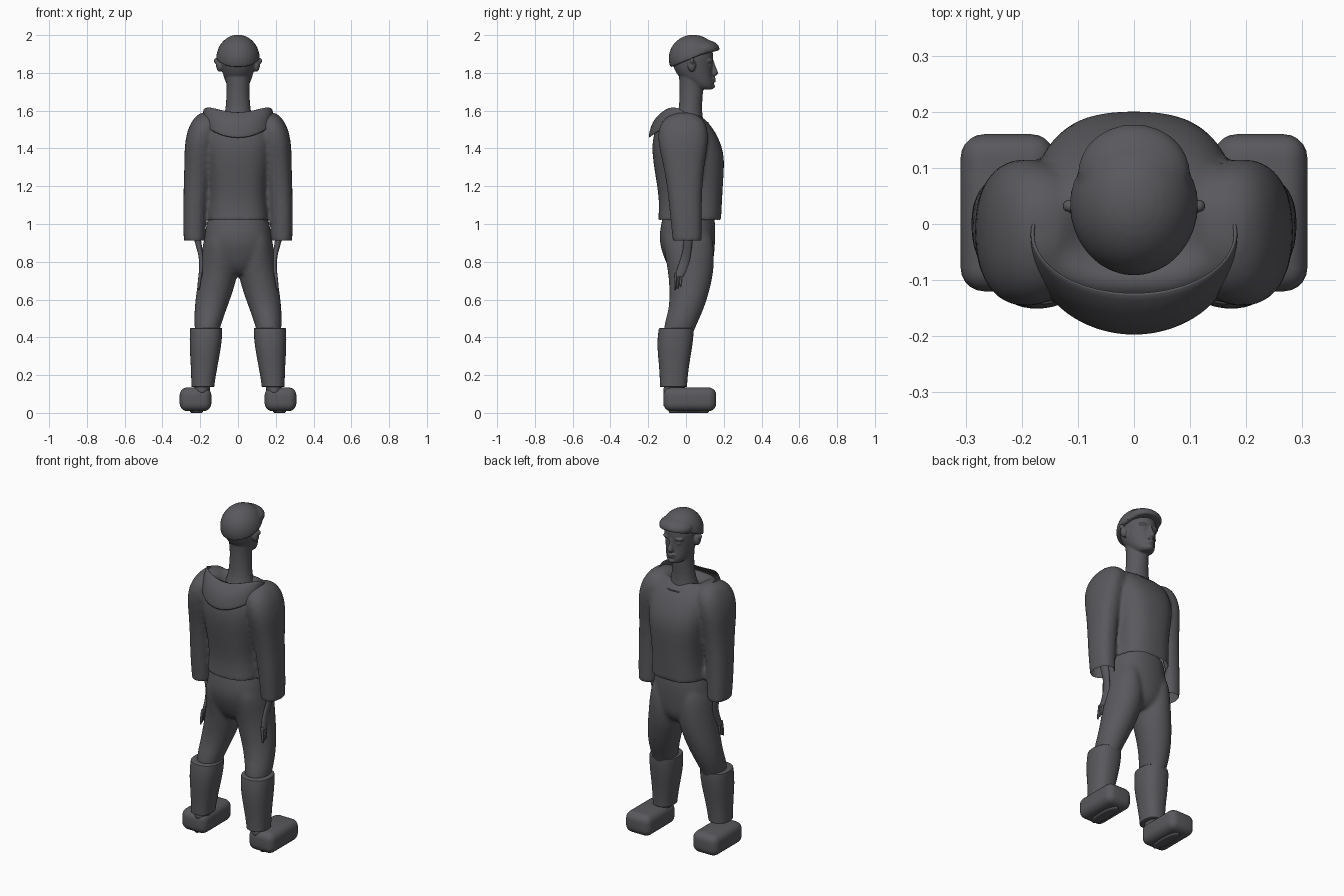
import bpy, bmesh, math
from mathutils import Vector

old = bpy.data.objects.get("Cube")
if old:
    bpy.data.objects.remove(old, do_unlink=True)

grey = bpy.data.materials.new("dark grey")
grey.use_nodes = True
COLOUR = (0.10, 0.10, 0.11, 1)
grey.diffuse_color = COLOUR
grey.node_tree.nodes["Principled BSDF"].inputs["Base Color"].default_value = COLOUR


def finish(bm, name, subdiv=1, thick=0, angle=50):
    """Turn a bmesh into a smooth shaded grey object."""
    bmesh.ops.recalc_face_normals(bm, faces=bm.faces)
    mesh = bpy.data.meshes.new(name)
    bm.to_mesh(mesh)
    bm.free()
    obj = bpy.data.objects.new(name, mesh)
    bpy.context.collection.objects.link(obj)
    mesh.materials.append(grey)
    if thick:
        obj.modifiers.new("thickness", "SOLIDIFY").thickness = thick
    if subdiv:
        mod = obj.modifiers.new("smooth", "SUBSURF")
        mod.levels = mod.render_levels = subdiv
    bpy.ops.object.select_all(action="DESELECT")
    obj.select_set(True)
    bpy.context.view_layer.objects.active = obj
    bpy.ops.object.shade_smooth_by_angle(angle=math.radians(angle))
    return obj


def evaluated_bmesh(objs):
    """Gather the modified shapes of some objects and remove the objects."""
    bm = bmesh.new()
    depsgraph = bpy.context.evaluated_depsgraph_get()
    for obj in objs:
        mesh = bpy.data.meshes.new_from_object(obj.evaluated_get(depsgraph))
        bm.from_mesh(mesh)
        bpy.data.meshes.remove(mesh)
    for obj in objs:
        bpy.data.objects.remove(obj, do_unlink=True)
    return bm


def fuse(name, objs, voxel, rounds, open_below=0):
    """Blend closed shapes into one skin; drop downward faces below a height."""
    blend = finish(evaluated_bmesh(objs), name + "_blend", subdiv=0)
    remesh = blend.modifiers.new("blend", "REMESH")
    remesh.mode = "VOXEL"
    remesh.voxel_size = voxel
    soft = blend.modifiers.new("soften", "SMOOTH")
    soft.iterations = rounds
    bm = evaluated_bmesh([blend])
    bm.normal_update()
    ends = [f for f in bm.faces if f.calc_center_median().z < open_below and f.normal.z < -.7]
    bmesh.ops.delete(bm, geom=ends, context="FACES")
    return finish(bm, name, subdiv=0)


def skin(bm, rings):
    for a, b in zip(rings, rings[1:]):
        n = len(a)
        for i in range(n):
            j = (i + 1) % n
            bm.faces.new((a[i], a[j], b[j], b[i]))


def loft(name, sections, side=1, power=1.0, sides=24):
    """Skin horizontal rings given as z, left, right, back, front."""
    bm = bmesh.new()
    rings = []
    for z, x0, x1, y0, y1 in sections:
        ring = []
        for i in range(sides):
            t = math.tau * i / sides
            c, s = math.cos(t), math.sin(t)
            c = math.copysign(abs(c) ** power, c)
            s = math.copysign(abs(s) ** power, s)
            x = (x0 + x1) / 2 + c * (x1 - x0) / 2
            y = (y0 + y1) / 2 + s * (y1 - y0) / 2
            ring.append(bm.verts.new((side * x, y, z)))
        rings.append(ring)
    skin(bm, rings)
    for ring in (rings[0], rings[-1]):
        face = bm.faces.new(ring)
        bmesh.ops.inset_region(bm, faces=[face], thickness=0.004)
    return finish(bm, name)


def centred(rows):
    return [(z, -w, w, y0, y1) for z, w, y0, y1 in rows]


def ball(name, centre, radii, cut=None):
    """Ellipsoid, optionally sliced by a plane (point, normal)."""
    bm = bmesh.new()
    bmesh.ops.create_uvsphere(bm, u_segments=32, v_segments=20, radius=1)
    for v in bm.verts:
        v.co = Vector(centre) + Vector(p * r for p, r in zip(v.co, radii))
    if cut:
        geom = bm.verts[:] + bm.edges[:] + bm.faces[:]
        res = bmesh.ops.bisect_plane(bm, geom=geom, plane_co=cut[0], plane_no=cut[1], clear_inner=True)
        edges = [e for e in res["geom_cut"] if isinstance(e, bmesh.types.BMEdge)]
        bmesh.ops.contextual_create(bm, geom=edges)
    return finish(bm, name, subdiv=0)


# Sweater body, with a hollow for the neck at the top
sweater = [loft("body", centred([
    (1.015, .165, -.152, .187), (1.03, .165, -.147, .187), (1.12, .155, -.142, .192), (1.22, .16, -.157, .197),
    (1.34, .18, -.177, .207), (1.42, .19, -.182, .19), (1.49, .19, -.168, .155),
    (1.54, .185, -.15, .118), (1.575, .16, -.12, .075), (1.585, .13, -.095, .05), (1.55, .08, -.06, .04),
]), power=.75)]

# Neck and face, blended together
face = [loft("neck", centred([
    (1.5, .1, -.08, .1), (1.56, .075, -.05, .09), (1.62, .065, -.036, .083),
    (1.7, .06, -.034, .092), (1.76, .063, -.036, .09), (1.82, .07, -.04, .08)])),
    loft("skull", centred([
        (1.712, .03, .06, .135), (1.72, .048, .03, .148), (1.745, .064, .0, .148), (1.78, .077, -.04, .142),
        (1.82, .087, -.065, .14), (1.86, .092, -.075, .143), (1.9, .095, -.08, .148), (1.95, .08, -.06, .13)])),
    loft("nose", centred([
        (1.783, .012, .13, .156), (1.792, .02, .12, .17), (1.803, .018, .12, .174),
        (1.83, .011, .12, .158), (1.865, .008, .11, .149)]), sides=12),
    ball("upper_lip", (0, .14, 1.768), (.028, .019, .007)),
    ball("lower_lip", (0, .138, 1.755), (.024, .019, .008)),
    ball("chin", (0, .13, 1.73), (.026, .024, .017))]

# Cap of hair with a fringe overhanging the brow
fuse("hair", [
    ball("crown", (0, .038, 1.877), (.115, .13, .125), ((0, -.09, 1.825), Vector((0, -.42, 1)))),
    ball("fringe", (0, .09, 1.925), (.1, .088, .052), ((0, .17, 1.918), Vector((0, -.25, 1))))], .007, 3)

# Hood lying open round the neck: flared drape behind, thin collar in front
bm = bmesh.new()
rings = [[] for _ in range(6)]
for i in range(40):
    t = math.tau * i / 40
    c, s = math.cos(t), math.sin(t)
    back = (1 - s) / 2
    low = Vector((.185 * c, -.04 + .16 * s, 1.54 - .085 * back ** 3))
    high = Vector((.185 * c, -.015 + .11 * s, 1.535 + .06 * back + .07 * c * c * back))
    for k, ring in enumerate(rings):
        f = k / 5
        bulge = .014 * math.sin(math.pi * f) * back
        ring.append(bm.verts.new(low.lerp(high, f) + Vector((0, s * bulge, bulge))))
skin(bm, rings)
finish(bm, "hood", thick=.007)

# Trousers start with the hips
trousers = [loft("hips", centred([
    (.735, .05, -.06, .1), (.77, .12, -.095, .135), (.82, .16, -.117, .15), (.9, .182, -.144, .155),
    (.97, .178, -.14, .158), (1.06, .15, -.12, .15)]), power=.9)]

for side, word in ((1, "left"), (-1, "right")):
    # Sleeve
    sweater.append(loft(word + "_sleeve", [
        (.907, .174, .287, -.071, .084), (.925, .173, .288, -.072, .084), (1.05, .167, .292, -.086, .084),
        (1.2, .155, .288, -.1, .086), (1.33, .135, .284, -.125, .1), (1.42, .12, .284, -.148, .118),
        (1.5, .1, .268, -.15, .118), (1.55, .1, .242, -.125, .098), (1.578, .11, .216, -.085, .065),
        (1.59, .14, .19, -.04, .02)], side, power=.85))
    # Hand resting against the thigh, with fingers and a thumb
    loft(word + "_hand", [
        (.72, .19, .21, -.06, -.015), (.76, .182, .206, -.05, .01), (.8, .18, .205, -.035, .02),
        (.85, .185, .212, -.018, .028), (.9, .195, .23, -.012, .035), (1.0, .2, .25, -.03, .045)], side, sides=16)
    for k in range(3):
        y = -.058 + k * .015
        tip = .65 + .008 * k
        loft(f"{word}_finger_{k + 1}", [
            (tip, .205, .212, y - .006, y + .002), (tip + .012, .2, .216, y - .008, y + .005),
            (.74, .19, .208, y - .004, y + .01)], side, sides=10)
    loft(word + "_thumb", [
        (.755, .17, .182, .0, .012), (.77, .168, .184, -.002, .014),
        (.85, .185, .205, .0, .024)], side, sides=10)
    # Trouser leg
    trousers.append(loft(word + "_leg", [
        (.38, .11, .22, -.12, .02), (.46, .092, .234, -.12, .054), (.53, .067, .232, -.097, .087),
        (.6, .041, .227, -.087, .112), (.68, .014, .215, -.09, .134), (.75, -.002, .204, -.097, .147),
        (.83, -.002, .195, -.112, .152), (.92, .02, .184, -.125, .145), (.97, .04, .16, -.1, .12)], side))
    # Boot shaft and ankle
    loft(word + "_boot_shaft", [
        (.137, .125, .247, -.138, .006), (.15, .125, .247, -.138, .006), (.25, .108, .25, -.142, .015),
        (.35, .088, .257, -.155, .035), (.43, .082, .256, -.148, .042), (.45, .084, .253, -.143, .04)],
        side, power=.85)
    loft(word + "_ankle", [(.1, .15, .235, -.12, .0), (.2, .145, .23, -.115, -.01)], side)
    # Block-shaped shoe with rounded edges, and its sole
    loft(word + "_sole", [(.0, .19, .25, -.09, .12), (.03, .17, .27, -.1, .13)], side)
    bm = bmesh.new()
    bmesh.ops.create_cube(bm, size=1)
    for v in bm.verts:
        v.co = Vector((side * .225 + v.co.x * .168, .02 + v.co.y * .28, .072 + v.co.z * .126))
    bmesh.ops.bevel(bm, geom=bm.edges[:], offset=.042, segments=5, profile=.5, affect="EDGES")
    finish(bm, word + "_shoe", subdiv=0, angle=60)
    # Ear, eye and brow
    face += [ball("ear", (side * .097, .03, 1.84), (.019, .022, .034)),
             ball("ear_tip", (side * .114, .032, 1.864), (.014, .012, .016)),
             ball("eye", (side * .035, .123, 1.838), (.015, .012, .01)),
             ball("brow", (side * .036, .122, 1.864), (.03, .02, .01))]

fuse("neck_and_face", face, .005, 2)
fuse("trousers", trousers, .011, 8)
fuse("sweater", sweater, .011, 6, open_below=1.03)
